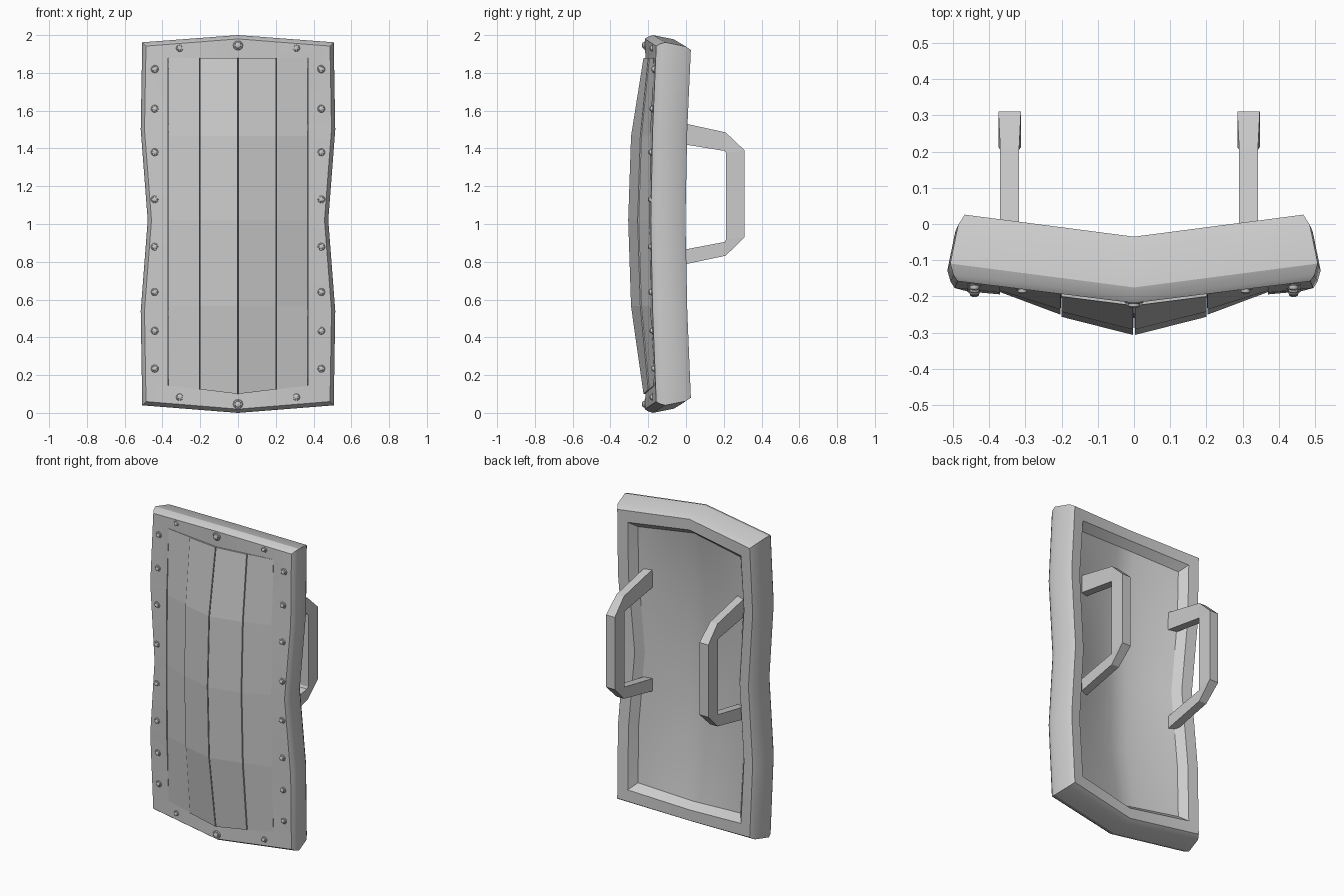
import bpy
from math import cos, sin, pi

if "Cube" in bpy.data.objects:
    bpy.data.objects.remove(bpy.data.objects["Cube"])


def make(name, verts, faces, smooth=None):
    me = bpy.data.meshes.new(name)
    me.from_pydata(verts, [], faces)
    ob = bpy.data.objects.new(name, me)
    bpy.context.collection.objects.link(ob)
    bpy.ops.object.select_all(action='DESELECT')
    ob.select_set(True)
    bpy.context.view_layer.objects.active = ob
    bpy.ops.object.mode_set(mode='EDIT')
    bpy.ops.mesh.select_all(action='SELECT')
    bpy.ops.mesh.normals_make_consistent(inside=False)
    bpy.ops.object.mode_set(mode='OBJECT')
    if smooth:
        bpy.ops.object.shade_smooth_by_angle(angle=smooth)
    return ob


def skin(rings, cap=False):
    """Join equal-length closed rings with quads."""
    n, m = len(rings[0]), len(rings)
    verts = [p for r in rings for p in r]
    faces = []
    for a in range(m - 1):
        for i in range(n):
            j = (i + 1) % n
            faces.append((a * n + i, a * n + j, (a + 1) * n + j, (a + 1) * n + i))
    if cap:
        faces += [tuple(range(n)), tuple(range((m - 1) * n, m * n))]
    return verts, faces


# Right half outline (x, z, inset direction in z, forward bow)
HALF = [(0, 2.0, -1, 0), (.507, 1.962, -1, 0), (.515, 1.5, 0, -.02), (.478, 1.02, 0, -.025),
        (.515, .54, 0, -.02), (.507, .04, 1, 0), (0, 0, 1, 0)]
FRONT_OPENING = [(0, 1.88), (.37, 1.88), (.37, 1.5), (.37, 1.02), (.37, .54), (.37, .145), (0, .1)]


def frame_ring(inset, y, vee, opening=None):
    right = []
    for i, (x, z, dz, bow) in enumerate(HALF):
        px, pz = opening[i] if opening else (max(x - inset, 0), z + dz * inset)
        right.append((px, y + bow - vee * (1 - px / .5), pz))
    return right + [(-x, yy, z) for x, yy, z in right[-2:0:-1]]


# Chamfered surrounding frame
rings = [frame_ring(0, -.10, .05, FRONT_OPENING),
         frame_ring(0, -.153, .062, FRONT_OPENING),
         frame_ring(.02, -.156, .062),
         frame_ring(.009, -.14, .063),
         frame_ring(0, -.11, .065),
         frame_ring(.022, 0, .065),
         frame_ring(.04, .03, .065),
         frame_ring(.108, .03, .065),
         frame_ring(.145, -.015, .065)]
make("frame", *skin(rings), smooth=.5)

# Curved back panel filling the frame
N = 12
edge = rings[-1]
verts = []
for row in range(5):
    x, y, z = edge[row + 1]
    zc = edge[0][2] if row == 0 else edge[6][2] if row == 4 else z
    for k in range(N + 1):
        u = 2 * k / N - 1
        drop = (y - edge[0][1]) * (1 - abs(u)) if row in (0, 4) else .09 * (1 - abs(u) ** 1.5)
        verts.append((x * u, y - drop, zc + (z - zc) * abs(u)))
faces = [(r * (N + 1) + k, r * (N + 1) + k + 1, (r + 1) * (N + 1) + k + 1, (r + 1) * (N + 1) + k)
         for r in range(4) for k in range(N)]
back = make("back_panel", verts, faces, smooth=.6)
if back.data.polygons[0].normal.y < 0:
    back.data.flip_normals()

# Four bowed front planks: front depth at the ridge, the joint and the border for each row
ROWS = [(1.88, -.225, -.2, -.171), (1.465, -.291, -.242, -.184), (1.02, -.306, -.256, -.188),
        (.565, -.291, -.242, -.184), (.1, -.225, -.2, -.171)]
for side in (-1, 1):
    for name, a, b, x0, x1, lower in (("inner_plank", 1, 2, .003, .2, 0),
                                      ("outer_plank", 2, 3, .203, .369, .006)):
        prings = []
        for row in ROWS:
            z = row[0]
            ya, yb = row[a] + lower, row[b]
            za, zb = [z + (.045 * x / .37 if z == .1 else 0) for x in (x0, x1)]
            xb = 0 if a == 1 else .2
            prings.append([(side * x0, ya, za), (side * x1, yb, zb),
                           (side * x1, yb + .06, zb), (side * xb, ya + .06, za)])
        make(name, *skin(prings, cap=True))


# Domed rivets on washers
def rivet(x, z, y, r):
    prof = [(r, .02), (r, -.004), (r * .85, -.008), (r * .65, -.008), (r * .6, -.016), (r * .3, -.02)]
    rr = [[(x + q * cos(2 * pi * k / 12), y + d, z + q * sin(2 * pi * k / 12)) for k in range(12)]
          for q, d in prof]
    make("rivet", *skin(rr, cap=True), smooth=.6)


for s in (-1, 1):
    for z in (1.82, 1.61, 1.38, 1.13, .88, .64, .435, .235):
        d = abs(z - 1.02)
        bow = -.025 + .01 * d if d < .48 else -.02 * (.94 - d) / .46
        rivet(s * .44, z, -.157 + bow, .021)
    for z in (1.931, .083):
        rivet(s * .308, z, -.173, .02)
for z in (1.946, .046):
    rivet(0, z, -.212, .026)

# Two angular grab handles: outer (y, z), inner (y, z), half width
GRIP = [(-.075, 1.547, -.075, 1.432, .026), (.21, 1.485, .205, 1.387, .026),
        (.31, 1.39, .212, 1.375, .031), (.31, .93, .212, .917, .031),
        (.21, .832, .205, .905, .026), (-.075, .772, -.075, .852, .026)]
for cx in (-.343, .316):
    make("handle", *skin([[(cx - w, oy, oz), (cx + w, oy, oz), (cx + w, iy, iz), (cx - w, iy, iz)]
                          for oy, oz, iy, iz, w in GRIP], cap=True))
